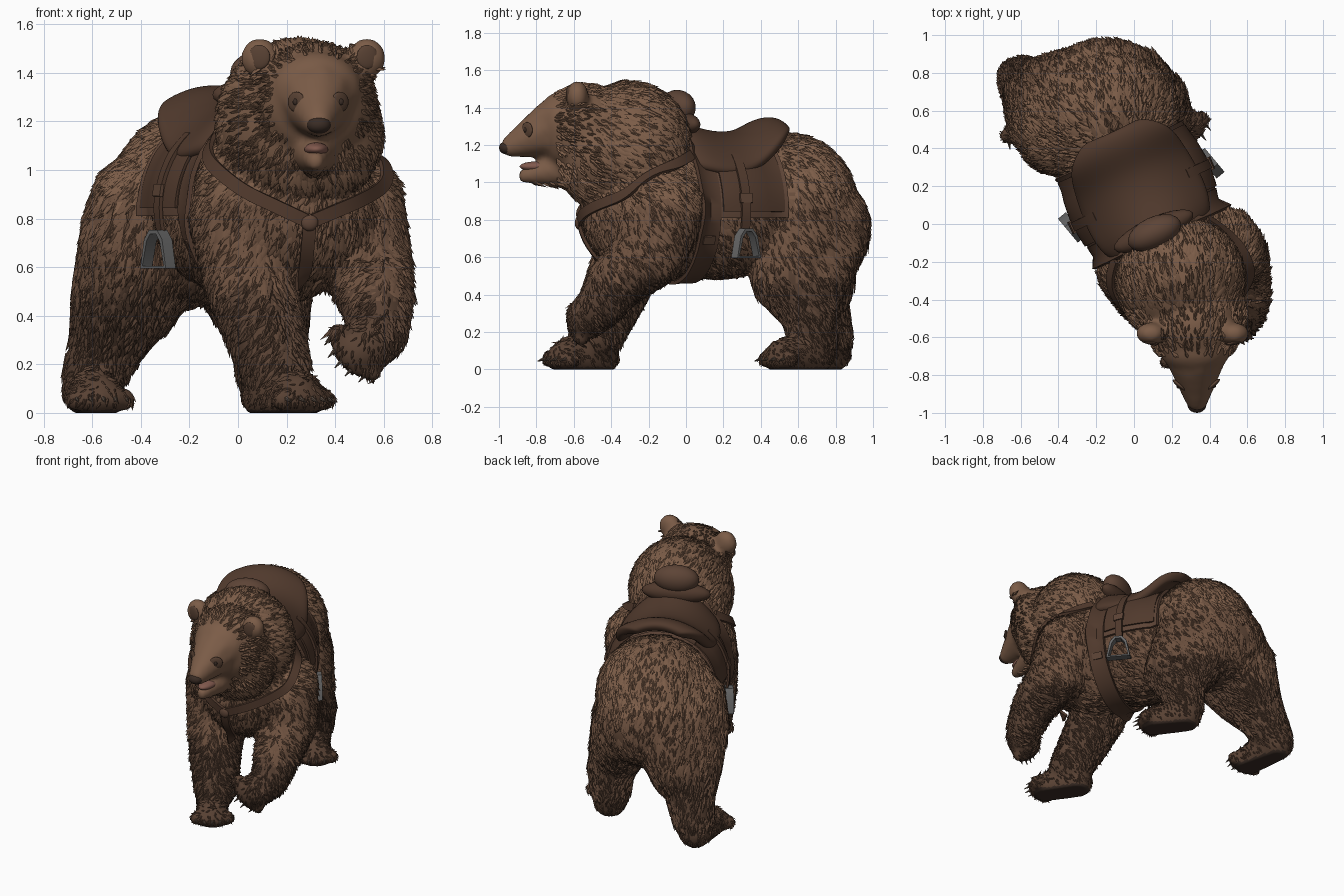
import bpy, bmesh, math, random
from mathutils import Vector, Matrix
from mathutils.bvhtree import BVHTree

if "Cube" in bpy.data.objects:
    bpy.data.objects.remove(bpy.data.objects["Cube"])

random.seed(4)
TURN = math.radians(24.8)
LEFT = Vector((math.cos(TURN), math.sin(TURN), 0))
BACK = Vector((-math.sin(TURN), math.cos(TURN), 0))
UP = Vector((0, 0, 1))
ORG = Vector((.03, .17, 0))


def W(u, v, z):  # body frame (left, back, up) to world
    return ORG + LEFT * u + BACK * v + UP * z


def material(name, *rgb):
    m = bpy.data.materials.new(name)
    m.diffuse_color = (*rgb, 1)
    m.use_nodes = True
    m.node_tree.nodes["Principled BSDF"].inputs["Base Color"].default_value = m.diffuse_color
    return m


FUR_LIGHT = material("light fur", .200, .108, .064)
FUR_MID = material("mid fur", .150, .080, .048)
FUR_DARK = material("dark fur", .098, .053, .033)
LEATHER = material("dark leather", .082, .042, .026)
TAN = material("brown leather", .110, .058, .037)
METAL = material("grey metal", .13, .13, .13)
CLAW = material("claw", .10, .07, .052)
DARK = material("dark skin", .042, .025, .018)
MOUTH = material("mouth", .22, .10, .075)


def build(name, verts, faces, mats, mods=(), angle=40):
    me = bpy.data.meshes.new(name)
    me.from_pydata(verts, [], faces)
    return finish(name, me, mats, mods, angle)


def finish(name, me, mats, mods=(), angle=40):
    ob = bpy.data.objects.new(name, me)
    bpy.context.collection.objects.link(ob)
    for kind, props in mods:
        m = ob.modifiers.new(kind, kind)
        for k, val in props.items():
            setattr(m, k, val)
    if mods:
        dg = bpy.context.evaluated_depsgraph_get()
        new = bpy.data.meshes.new_from_object(ob.evaluated_get(dg))
        ob.modifiers.clear()
        ob.data = new
    ob.data.materials.clear()
    for m in mats:
        ob.data.materials.append(m)
    bpy.ops.object.select_all(action='DESELECT')
    ob.select_set(True)
    bpy.context.view_layer.objects.active = ob
    bpy.ops.object.shade_smooth_by_angle(angle=math.radians(angle))
    return ob


def sheet(name, rows, mat, thick, loop=False, sub=0):
    n = len(rows[0])
    verts = [p for r in rows for p in r]
    faces = [(i * n + j, i * n + j + 1, (i + 1) % len(rows) * n + j + 1, (i + 1) % len(rows) * n + j)
             for i in range(len(rows) - (not loop)) for j in range(n - 1)]
    mods = [("SOLIDIFY", dict(thickness=thick, offset=0))]
    if sub:
        mods.append(("SUBSURF", dict(levels=sub)))
    return build(name, verts, faces, [mat], mods)


def blob(bm, loc, r, turn=0.0, sub=3):
    m = Matrix.Translation(loc) @ Matrix.Rotation(turn, 4, 'Z') @ Matrix.Diagonal((*r, 1))
    bmesh.ops.create_icosphere(bm, subdivisions=sub, radius=1, matrix=m)


def chain(bm, pts, steps=6):  # tapered limb from (x, y, z, radius) points
    for a, b in zip(pts, pts[1:]):
        for i in range(steps + 1):
            p = Vector(a).lerp(Vector(b), i / steps)
            blob(bm, p[:3], (p[3],) * 3, sub=2)


def single(name, loc, r, mat, turn=0.0):
    bm = bmesh.new()
    blob(bm, loc, r, turn)
    me = bpy.data.meshes.new(name)
    bm.to_mesh(me)
    return finish(name, me, [mat])


# body masses: barrel, rump, haunches, shoulders, neck, chest
bm, claws = bmesh.new(), bmesh.new()
for loc, r in [((0, 0, .845), (.36, .5, .36)), ((0, .42, .86), (.39, .36, .40)), ((0, .55, .75), (.37, .30, .32)),
               ((0, -.38, .86), (.38, .32, .40)), ((0, -.52, 1.18), (.34, .33, .36))]:
    blob(bm, W(*loc), r, TURN)
blob(bm, (.27, -.30, .85), (.30, .26, .31))
# head: skull, cheek ruff, brow, ears, muzzle, jaw
blob(bm, (.32, -.54, 1.27), (.25, .24, .26))
blob(bm, (.31, -.48, 1.14), (.29, .21, .27))
blob(bm, (.325, -.66, 1.32), (.19, .14, .17))
for s in (-1, 1):
    blob(bm, (.31 + s * .22, -.58, 1.46), (.08, .06, .085))
chain(bm, [(.327, -.70, 1.29, .16), (.333, -.93, 1.195, .064)])
chain(bm, [(.32, -.68, 1.07, .095), (.32, -.86, 1.035, .042)])
# legs
chain(bm, [(.45, -.14, .85, .24), (.53, -.20, .62, .19), (.57, -.36, .48, .155),
           (.58, -.46, .34, .125), (.54, -.53, .275, .11), (.50, -.55, .255, .095)])
chain(bm, [(.02, -.24, .8, .22), (.05, -.32, .55, .19), (.10, -.40, .37, .17), (.16, -.48, .18, .145)])
chain(bm, [(-.34, .50, .84, .27), (-.38, .53, .72, .28), (-.46, .63, .50, .23),
           (-.53, .71, .32, .165), (-.59, .76, .16, .135)])
chain(bm, [(.0, .60, .70, .27), (.10, .55, .50, .21), (.13, .66, .32, .16), (.12, .68, .14, .13)])
chain(bm, [(-.36, .68, .66, .25), (-.45, .70, .45, .20)])
chain(bm, [(-.02, .73, .66, .22), (.08, .66, .45, .19)])


def toes(centre, d, s):  # five toes, each with a claw
    c, d, s = Vector(centre), Vector(d).normalized(), Vector(s).normalized()
    for k in range(-2, 3):
        p = c + s * k * .052 + d * (.04 - .009 * k * k)
        blob(bm, p, (.044, .044, .05), sub=2)
        q = p + d * .045
        aim = (d + Vector((0, 0, -.35))).to_track_quat('Z', 'Y').to_matrix().to_4x4()
        bmesh.ops.create_cone(claws, cap_ends=True, segments=6, radius1=.013, radius2=.002,
                              depth=.065, matrix=Matrix.Translation(q) @ aim)


for heel, toe in [((.12, -.46, .07), (.24, -.635, .065)), ((-.62, .78, .09), (-.575, .53, .065)),
                  ((.12, .69, .08), (.25, .525, .065))]:
    d = Vector(toe) - Vector(heel)
    d.z = 0
    chain(bm, [(*heel, .11), (*toe, .105)])
    t = Vector(toe)
    t.z = .055
    toes(t + d.normalized() * .04, d, d.cross(UP))
toes((.485, -.57, .25), (-.7, -.35, -.45), (.65, .1, -.7))

# fuse into one skin
me = bpy.data.meshes.new("bear_body")
bm.to_mesh(me)
body = finish("bear_body", me, [FUR_LIGHT, FUR_MID, FUR_DARK, DARK],
              [("REMESH", dict(mode='VOXEL', voxel_size=.018)), ("SMOOTH", dict(factor=.5, iterations=6))], 180)
for vt in body.data.vertices:
    vt.co.z = max(vt.co.z, 0)


def shade(p):  # fur gets darker towards the feet
    z = p.z + random.uniform(-.06, .06)
    return 2 if z < .5 else 1 if z < .9 else 0


for f in body.data.polygons:
    f.material_index = 3 if f.center.z < .012 else shade(f.center)
me = bpy.data.meshes.new("claws")
for vt in claws.verts:
    vt.co.z = max(vt.co.z, .002)
claws.to_mesh(me)
finish("claws", me, [CLAW])
polys = [tuple(f.vertices) for f in body.data.polygons]
bvh = BVHTree.FromPolygons([vt.co.copy() for vt in body.data.vertices], polys)

# fur tufts laid along the coat
verts, faces, tint = [], [], []
cells = list(body.data.polygons)
for f in random.sample(cells, min(len(cells), 12500)):
    p, n = f.center.copy(), f.normal.copy()
    v = (p - ORG).dot(BACK)
    head = p.y < -.45 and p.z > 1
    if p.z < .03 or (p.y < -.70 and p.z > 1) or (p.z > 1.42 and abs(p.x - .31) > .17 and p.y < -.45):
        continue
    if -.2 < v < .25 and p.z > .86:
        continue
    if p.y < -.1 and p.z > .9:
        flow = (p - Vector((.33, -1, 1.25))).normalized() - UP * .4
    else:
        flow = BACK * .55 - UP * .8
    flow += Vector([random.uniform(-.3, .3) for _ in range(3)])
    t = flow - n * flow.dot(n)
    if t.length < .05:
        continue
    t.normalize()
    s = n.cross(t)
    paw = p.z < .14 or (p.z < .32 and p.y < -.5 and p.x > .35)
    L = random.uniform(.6, 1.1) * (.03 if paw else .042 if head else .055 if p.z < .5 else .07)
    w, h = L * .27, .005 if paw else .010
    i = len(verts)
    verts += [p + t * L + n * h, p + s * w - n * .003, p - t * L * .4 - n * .005,
              p - s * w - n * .003, p + n * h * .95]
    faces += [(i + a, i + b, i + 4) for a, b in ((0, 1), (1, 2), (2, 3), (3, 0))]
    tint += [shade(p)] * 4
for vt in verts:
    vt.z = max(vt.z, 0)
fur = build("fur_tufts", verts, faces, [FUR_LIGHT, FUR_MID, FUR_DARK], angle=70)
fur.data.polygons.foreach_set("material_index", tint)

# face: nose, eyes, eye patches, tongue, inner ears
single("nose", (.333, -.957, 1.185), (.050, .043, .036), DARK)
single("tongue", (.322, -.79, 1.085), (.05, .10, .028), MOUTH)
for s in (-1, 1):
    hit = bvh.ray_cast(Vector((.33 + s * .09, -1.2, 1.28)), Vector((0, 1, 0)))[0]
    if hit:
        single("eye_patch", hit + Vector((0, .006, 0)), (.045, .012, .042), FUR_DARK, s * .7)
        single("eye", hit + Vector((0, -.002, 0)), (.015, .010, .015), DARK)
    single("inner_ear", (.31 + s * .222, -.628, 1.465), (.045, .012, .05), FUR_DARK, s * .2)


def surf(v, a, off):  # point on the barrel at angle a from the top
    c, d = W(0, v, .83), LEFT * math.sin(a) + UP * math.cos(a)
    e = 1 / math.hypot(math.sin(a) / .385, math.cos(a) / .4)
    hit = bvh.ray_cast(c + d * 1.2, -d)[0]
    r = (hit - c).length if hit else e
    return c + d * (min(max(r, e * .83), e * 1.06) + off)


def span(a, b, n):
    return [a + (b - a) * i / (n - 1) for i in range(n)]


# saddle pad, flaps, girth, stirrup leathers and stirrups
rad = math.radians
ALONG, ACROSS = Vector((.64, -.77, 0)), Vector((.77, .64, 0))
sheet("saddle_pad", [[surf(v, rad(a), .022) for a in span(-93, 93, 35)] for v in span(-.2, .25, 10)], TAN, .02)
sheet("girth", [[surf(v, rad(a), .028) for v in (-.27, -.21, -.15)] for a in span(0, 352.5, 48)],
      LEATHER, .02, loop=True)
for s in (-1, 1):
    sheet("saddle_flap", [[surf(v, rad(s * a), .034) for a in span(35, 88, 12)] for v in span(-.14, .225, 8)],
          LEATHER, .018)
    sheet("stirrup_leather", [[surf(v, rad(s * a), .05) for v in (-.045, .005)] for a in span(40, 102, 14)],
          LEATHER, .016)
    for v, a in ((-.02, 78), (-.21, 112)):
        sheet("buckle", [[surf(v + dv, rad(s * (a + da)), .058 if v > -.1 else .042) for dv in (-.035, .035)]
                         for da in (-3.5, 3.5)], TAN, .015)
    ring = [(-.075, .60), (.075, .60), (.05, .71), (.022, .745), (-.022, .745), (-.05, .71)]
    sheet("stirrup", [[W(s * .405, -.02, z) + ALONG * k + ACROSS * du for du in (-.027, .027)] for k, z in ring],
          METAL, .018, loop=True)

# saddle seat (back, half width, height, side drop), pommel swell and roll
prof = [(-.29, .24, 1.28, .20), (-.22, .31, 1.29, .22), (-.08, .33, 1.245, .21), (.06, .32, 1.235, .18),
        (.16, .31, 1.26, .14), (.25, .29, 1.31, .1), (.31, .23, 1.32, .07), (.345, .14, 1.30, .04)]
sheet("saddle_seat", [[W(w * j / 5, v, z - drop * (j / 5) ** 2) for j in range(-5, 6)]
                      for v, w, z, drop in prof], LEATHER, .07, sub=2)
single("pommel_swell", W(-.02, -.22, 1.31), (.23, .07, .07), LEATHER, TURN)
single("pommel_roll", W(-.02, -.23, 1.40), (.15, .085, .095), TAN, TURN)


def strap(name, pts, width):  # leather ribbon draped on the coat
    pts = [Vector(a).lerp(Vector(b), i / 8) for a, b in zip(pts, pts[1:]) for i in range(8)] + [Vector(pts[-1])]
    hits = [bvh.find_nearest(p)[:2] for p in pts]
    path, norm = [p + n * .024 for p, n in hits], [n for p, n in hits]

    def relax(q):
        return [q[0]] + [(a + b * 2 + c) / 4 for a, b, c in zip(q, q[1:], q[2:])] + [q[-1]]
    for _ in range(8):
        path, norm = relax(path), relax(norm)
    rows = []
    for i, p in enumerate(path):
        t = path[min(i + 1, len(path) - 1)] - path[max(i - 1, 0)]
        s = t.cross(norm[i]).normalized() * width / 2
        rows.append([p - s, p, p + s])
    sheet(name, rows, LEATHER, .018)


# breast collar
hub = (.30, -.68, .77)
strap("breast_strap_left", [W(.31, -.25, 1.17), (.56, -.13, 1.05), (.63, -.32, .94), (.48, -.58, .85), hub], .055)
strap("breast_strap_right", [W(-.31, -.25, 1.17), (-.15, -.36, 1.05), (0, -.56, .92), (.15, -.66, .84), hub], .055)
strap("breast_strap_centre", [hub, (.29, -.58, .65), (.27, -.44, .52)], .055)
p, n = bvh.find_nearest(Vector(hub))[:2]
single("breast_ring", p + n * .025, (.036, .02, .036), TAN)
